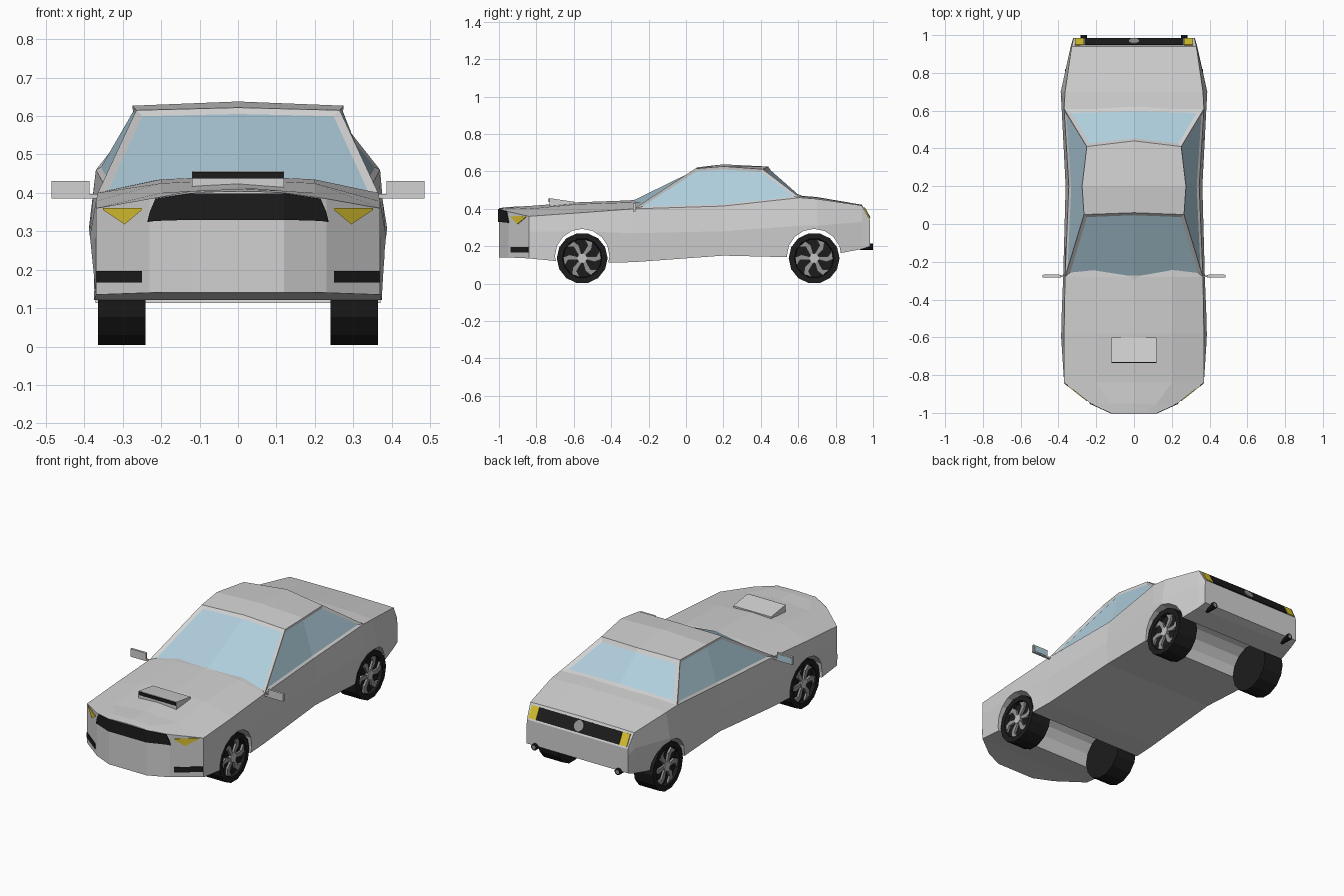
import bpy, bmesh, math
from mathutils import Matrix, Vector

old = bpy.data.objects.get("Cube")
if old:
    bpy.data.objects.remove(old, do_unlink=True)


def material(name, r, g, b):
    m = bpy.data.materials.new(name)
    m.use_nodes = True
    m.diffuse_color = (r, g, b, 1)
    m.node_tree.nodes["Principled BSDF"].inputs["Base Color"].default_value = (r, g, b, 1)
    return m


PAINT = material("silver paint", .64, .64, .64)
GLASS = material("light blue glass", .43, .62, .72)
BLACK = material("black rubber", .012, .012, .012)
YELLOW = material("yellow lamp", .7, .55, .03)
ALLOY = material("grey alloy", .3, .3, .3)
CHROME = material("pale hub", .55, .55, .55)


def finish(name, bm, *mats):
    me = bpy.data.meshes.new(name)
    bm.to_mesh(me)
    bm.free()
    for m in mats:
        me.materials.append(m)
    ob = bpy.data.objects.new(name, me)
    bpy.context.collection.objects.link(ob)
    return ob


def build(verts, faces):
    bm = bmesh.new()
    vs = [bm.verts.new(v) for v in verts]
    for f in faces:
        bm.faces.new([vs[i] for i in f])
    bmesh.ops.recalc_face_normals(bm, faces=bm.faces)
    return bm


def box(name, lo, hi, mat):
    bm = bmesh.new()
    lo, hi = Vector(lo), Vector(hi)
    bmesh.ops.create_cube(bm, size=1, matrix=Matrix.Translation((lo + hi) / 2) @ Matrix.Diagonal((*(hi - lo), 1)))
    return finish(name, bm, mat)


def cylinder(name, centre, radius, depth, axis, sides, mat):
    bm = bmesh.new()
    turn = Vector((0, 0, 1)).rotation_difference(Vector(axis)).to_matrix().to_4x4()
    bmesh.ops.create_cone(bm, cap_ends=True, segments=sides, radius1=radius, radius2=radius,
                          depth=depth, matrix=Matrix.Translation(centre) @ turn)
    return finish(name, bm, mat)


# Lower body, lofted through cross-sections:
# y, bottom z, bottom x, waist x, waist z, belt x, belt z, hood x, hood z, centre z
SECTIONS = [
    (-1, .14, .12, .12, .28, .12, .4, .06, .403, .404),
    (-.95, .14, .23, .23, .28, .23, .385, .12, .405, .41),
    (-.84, .135, .37, .37, .28, .37, .36, .2, .4, .415),
    (-.58, .11, .378, .387, .28, .37, .378, .2, .425, .435),
    (-.28, .115, .365, .375, .27, .365, .4, .2, .435, .446),
    (.2, .15, .355, .362, .28, .345, .415, .2, .415, .415),
    (.61, .14, .37, .383, .31, .37, .46, .2, .467, .471),
    (.7, .14, .375, .388, .31, .365, .453, .2, .46, .463),
    (.94, .185, .33, .335, .33, .33, .418, .2, .42, .422),
    (.985, .2, .322, .322, .3, .32, .338, .2, .338, .338),
]
verts, faces = [], []
for y, bz, bx, wx, wz, sx, sz, hx, hz, cz in SECTIONS:
    half = [(bx, bz), (wx, wz), (sx, sz), (hx, hz)]
    ring = half + [(0, cz)] + [(-x, z) for x, z in reversed(half)]
    verts += [(x, y, z) for x, z in ring]
n = len(ring)
for s in range(len(SECTIONS) - 1):
    for i in range(n):
        j = (i + 1) % n
        faces.append((s * n + i, s * n + j, s * n + n + j, s * n + n + i))
faces += [range(n), range(len(verts) - n, len(verts))]
body = finish("body", build(verts, faces), PAINT)

# Wheel arches cut straight through the body
AXLES = {"front": -.555, "rear": .685}
for end, y in AXLES.items():
    cutter = cylinder(end + "_arch_cutter", (0, y, .147), .146, 2, (1, 0, 0), 16, PAINT)
    cutter.hide_render = True
    mod = body.modifiers.new(end + "_arch", "BOOLEAN")
    mod.operation, mod.solver, mod.object = "DIFFERENCE", "EXACT", cutter
    bpy.context.view_layer.objects.active = body
    bpy.ops.object.modifier_apply(modifier=mod.name)
    bpy.data.objects.remove(cutter, do_unlink=True)

# Cabin: edge points on one side, mirrored, then centre-line points
side = [(.365, -.28, .4), (.345, .2, .415), (.37, .61, .46),
        (.265, .05, .615), (.275, .2, .627), (.25, .41, .612)]
centre = [(0, -.295, .446), (0, .06, .622), (0, .2, .638), (0, .44, .626), (0, .62, .471)]
k = len(side)
verts = side + [(-x, y, z) for x, y, z in side] + centre
C = 2 * k
panels = [(0, 3, C + 1, C), (5, 2, C + 4, C + 3), (0, 1, 4, 3), (1, 2, 5, 4),
          (3, 4, C + 2, C + 1), (4, 5, C + 3, C + 2)]
mirrored = [[i if i >= C else i + k for i in reversed(p)] for p in panels]
bm = build(verts, panels + mirrored)
bm.faces.ensure_lookup_table()
f = list(bm.faces)
p = len(panels)
if f[4].normal.z < 0:
    bmesh.ops.reverse_faces(bm, faces=f)
# Windscreen, rear window and both side windows, inset and recessed
for pane, rim in (((0, p), .02), ((1, p + 1), .024), ((2, 3), .014), ((p + 2, p + 3), .014)):
    group = [f[i] for i in pane]
    bmesh.ops.inset_region(bm, faces=group, thickness=rim, depth=-.008,
                           use_boundary=True, use_even_offset=True)
    for face in group:
        face.material_index = 1
finish("cabin", bm, PAINT, GLASS)


# Front details wrapped around the faceted nose
def nose_y(x):
    x = abs(x)
    if x <= .12:
        return -1
    if x <= .23:
        return -1 + (x - .12) / .11 * .05
    return -.95 + (x - .23) / .14 * .11


def nose_plate(name, columns, mat):
    verts, faces = [], []
    for x, low, high in columns:
        y = nose_y(x)
        verts += [(x, y - .004, low), (x, y - .004, high), (x, y + .003, high), (x, y + .003, low)]
    for c in range(0, len(verts) - 4, 4):
        for i in range(4):
            j = (i + 1) % 4
            faces.append((c + i, c + j, c + 4 + j, c + 4 + i))
    faces += [range(4), range(len(verts) - 4, len(verts))]
    finish(name, build(verts, faces), mat)


edge = [(.235, .324, .33), (.23, .325, .35), (.215, .327, .385), (.12, .33, .399)]
nose_plate("grille", [(-x, a, b) for x, a, b in edge] + edge[::-1], BLACK)
for label, s in (("left", 1), ("right", -1)):
    nose_plate(label + "_headlight", [(s * .25, .356, .36), (s * .295, .318, .361), (s * .352, .356, .36)], YELLOW)
    nose_plate(label + "_fog_slot", [(s * .25, .167, .197), (s * .368, .167, .197)], BLACK)

# Hood scoop: a wedge with a dark front slot
prof = [(-.73, .4), (-.73, .457), (-.6, .438), (-.6, .4)]
verts = [(x, y, z) for x in (-.12, .12) for y, z in prof]
faces = [range(4), range(4, 8)] + [(i, (i + 1) % 4, (i + 1) % 4 + 4, i + 4) for i in range(4)]
finish("hood_scoop", build(verts, faces), PAINT)
box("scoop_slot", (-.118, -.735, .437), (.118, -.729, .455), BLACK)

# Tail panel, lamps and badge on the sloping rear face
low, high = Vector((0, .985, .338)), Vector((0, .94, .42))
out = Vector((0, high.z - low.z, low.y - high.y)).normalized()


def tail_plate(name, left, right, a, b, mat):
    rim = [low.lerp(high, t) + out * d for t, d in ((a, -.003), (a, .005), (b, .005), (b, -.003))]
    verts = [q + Vector((x, 0, 0)) for x in (left, right) for q in rim]
    finish(name, build(verts, faces), mat)


tail_plate("tail_panel", -.262, .262, .1, .85, BLACK)
tail_plate("left_tail_lamp", .264, .312, .1, .85, YELLOW)
tail_plate("right_tail_lamp", -.312, -.264, .1, .85, YELLOW)
cylinder("tail_badge", low.lerp(high, .48) + out * .005, .03, .008, out, 12, ALLOY)

# Parts repeated on each side
for label, s in (("left", 1), ("right", -1)):
    cylinder(label + "_exhaust", (s * .265, .965, .198), .018, .07, (0, 1, 0), 10, BLACK)
    cylinder(label + "_exhaust_tip", (s * .265, .999, .198), .011, .004, (0, 1, 0), 10, ALLOY)
    xs = sorted((s * .387, s * .485))
    box(label + "_mirror", (xs[0], -.283, .386), (xs[1], -.27, .431), PAINT)
    box(label + "_mirror_glass", (xs[0] + .007, -.271, .392), (xs[1] - .007, -.268, .425), GLASS)
    xs = sorted((s * .35, s * .395))
    box(label + "_mirror_arm", (xs[0], -.281, .386), (xs[1], -.272, .397), PAINT)

    for end, y in AXLES.items():
        name = end + "_" + label
        hub = Vector((s * .303, y, .136))
        # Tyre with a recessed outer face
        tyre = cylinder(name + "_tyre", hub, .136, .124, (1, 0, 0), 14, BLACK)
        bm = bmesh.new()
        bm.from_mesh(tyre.data)
        cap = [q for q in bm.faces if q.normal.x * s > .9]
        bmesh.ops.inset_region(bm, faces=cap, thickness=.03)
        bmesh.ops.inset_region(bm, faces=cap, thickness=.004, depth=-.02)
        bm.to_mesh(tyre.data)
        bm.free()
        # Six swept spokes
        bm = bmesh.new()
        for i in range(6):
            a = i * math.tau / 6
            pts = [(.022, -.35), (.07, -.28), (.102, -.05), (.102, .4), (.075, .12), (.022, .45)]
            flat = [bm.verts.new((s * .358, y + r * math.cos(a + t), .136 + r * math.sin(a + t))) for r, t in pts]
            face = bm.faces.new(flat)
            new = bmesh.ops.extrude_face_region(bm, geom=[face])["geom"]
            bmesh.ops.translate(bm, vec=(-s * .012, 0, 0), verts=[v for v in new if isinstance(v, bmesh.types.BMVert)])
        bmesh.ops.recalc_face_normals(bm, faces=bm.faces)
        finish(name + "_spokes", bm, ALLOY)
        cylinder(name + "_hub", (s * .352, y, .136), .026, .02, (1, 0, 0), 10, CHROME)
